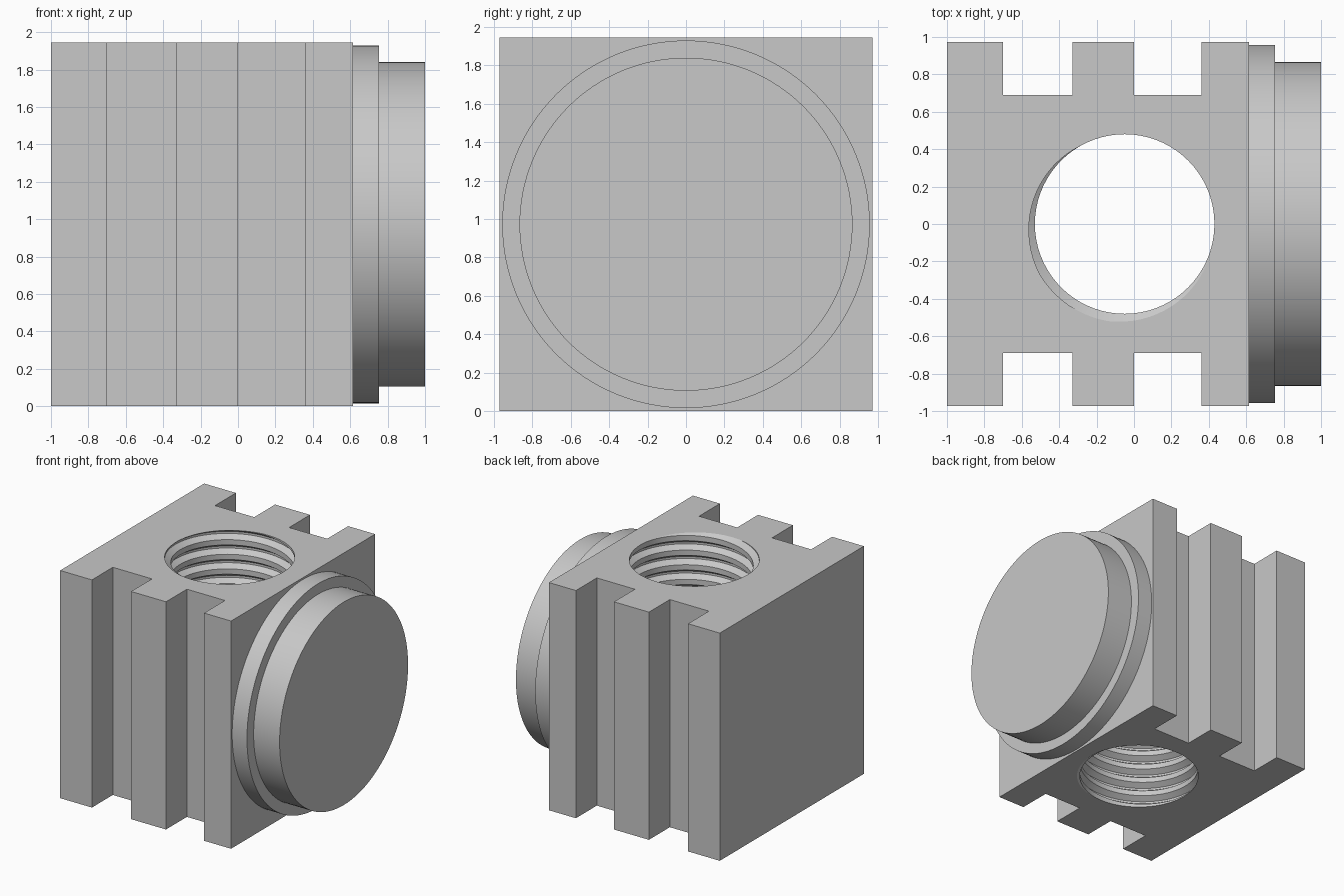
import bpy, bmesh, math

if "Cube" in bpy.data.objects:
    bpy.data.objects.remove(bpy.data.objects["Cube"])

H = 1.945          # block height
CX = -0.05         # bore centre in x
grey = bpy.data.materials.new("light_grey")
grey.diffuse_color = (0.58, 0.58, 0.58, 1)
grey.use_nodes = True
grey.node_tree.nodes["Principled BSDF"].inputs["Base Color"].default_value = grey.diffuse_color


def make_object(name, bm):
    bmesh.ops.recalc_face_normals(bm, faces=bm.faces[:])
    mesh = bpy.data.meshes.new(name)
    bm.to_mesh(mesh)
    bm.free()
    mesh.materials.append(grey)
    ob = bpy.data.objects.new(name, mesh)
    bpy.context.collection.objects.link(ob)
    return ob


def smooth(ob, degrees):
    bpy.ops.object.select_all(action='DESELECT')
    ob.select_set(True)
    bpy.context.view_layer.objects.active = ob
    bpy.ops.object.shade_smooth_by_angle(angle=math.radians(degrees))


# Block: slotted outline, mirrored front to back, extruded upward
Y, S = 0.972, 0.69
front = [(-1, -Y), (-0.7, -Y), (-0.7, -S), (-0.33, -S), (-0.33, -Y), (0, -Y),
         (0, -S), (0.36, -S), (0.36, -Y), (0.615, -Y)]
outline = front + [(x, -y) for x, y in reversed(front)]
bm = bmesh.new()
base = bm.faces.new([bm.verts.new((x, y, 0)) for x, y in outline])
top = bmesh.ops.extrude_face_region(bm, geom=[base])["geom"]
bmesh.ops.translate(bm, vec=(0, 0, H),
                    verts=[g for g in top if isinstance(g, bmesh.types.BMVert)])
block = make_object("slotted_block", bm)

# Thread cutter: a groove profile swept along a helix
R_MIN, R_MAX, PITCH, N = 0.48, 0.527, 0.125, 72
profile = [(R_MIN, -0.32), (R_MAX, -0.07), (R_MAX, 0.07), (R_MIN, 0.32)]
turns = 20
phase = 235 / 360                       # groove meets the top face here
z0 = H - PITCH * (phase + 17)
bm = bmesh.new()
rows = []
for t in range(N * turns + 1):
    a = 2 * math.pi * t / N
    rows.append([bm.verts.new((CX + r * math.cos(a), r * math.sin(a),
                               z0 + PITCH * (t / N + f))) for r, f in profile])
for t in range(N * turns):
    lo, hi = rows[t], rows[t + 1]
    for j in range(3):
        bm.faces.new((lo[j], hi[j], hi[j + 1], lo[j + 1]))
    if t + 1 + N <= N * turns:          # land between neighbouring turns
        bm.faces.new((lo[3], hi[3], rows[t + 1 + N][0], rows[t + N][0]))


# Close both ends of the cutter
def cap(loop, z):
    c = bm.verts.new((CX, 0, z))
    for i in range(len(loop)):
        bm.faces.new((loop[i], loop[(i + 1) % len(loop)], c))


last = N * turns
cap([rows[t][0] for t in range(N + 1)] + rows[0][:0:-1], z0 - PITCH)
cap([rows[t][3] for t in range(last - N, last + 1)] + rows[last][2::-1],
    z0 + PITCH * (turns + 1))
cutter = make_object("thread_cutter", bm)

# Cut the threaded bore through the block
mod = block.modifiers.new("threaded_bore", 'BOOLEAN')
mod.operation = 'DIFFERENCE'
mod.solver = 'EXACT'
mod.object = cutter
bpy.context.view_layer.objects.active = block
bpy.ops.object.modifier_apply(modifier=mod.name)
bpy.data.objects.remove(cutter)
smooth(block, 20)


# Round flange and end plug on the right side
def disc(name, x0, x1, radius):
    bpy.ops.mesh.primitive_cylinder_add(
        vertices=128, radius=radius, depth=x1 - x0,
        location=((x0 + x1) / 2, 0, H / 2), rotation=(0, math.pi / 2, 0))
    ob = bpy.context.object
    ob.name = name
    ob.data.materials.append(grey)
    smooth(ob, 30)


disc("flange", 0.615, 0.755, 0.957)
disc("end_plug", 0.755, 1.0, 0.867)
